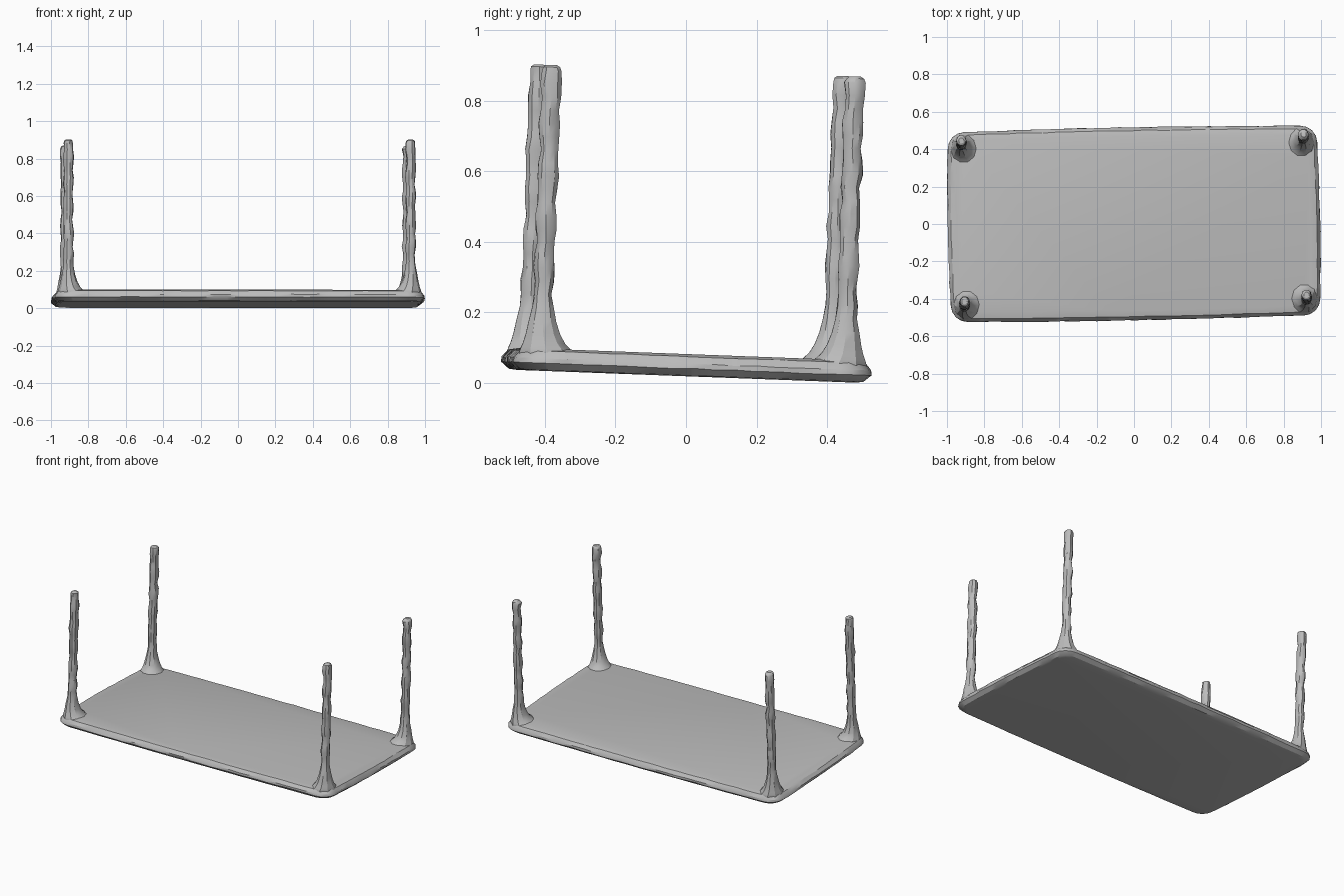
import bpy, bmesh, math, random
from mathutils import Matrix, Vector

if "Cube" in bpy.data.objects:
    bpy.data.objects.remove(bpy.data.objects["Cube"])
random.seed(4)

# Single plain grey
grey = bpy.data.materials.new("plain grey")
grey.use_nodes = True
colour = (0.5, 0.5, 0.5, 1)
grey.diffuse_color = colour
grey.node_tree.nodes["Principled BSDF"].inputs["Base Color"].default_value = colour

# The whole upturned table rests slightly twisted and tilted
POSE = (Matrix.Translation((0, 0, 0.019))
        @ Matrix.Rotation(math.radians(-2.15), 4, 'X')
        @ Matrix.Rotation(math.radians(1.1), 4, 'Z'))


def loft(name, rings):
    """Skin closed rings of points, cap both ends, place in the tilted pose."""
    bm = bmesh.new()
    loops = [[bm.verts.new(POSE @ Vector(p)) for p in ring] for ring in rings]
    n = len(loops[0])
    for a, b in zip(loops, loops[1:]):
        for i in range(n):
            j = (i + 1) % n
            bm.faces.new((a[i], a[j], b[j], b[i]))
    bm.faces.new(loops[0][::-1])
    bm.faces.new(loops[-1])
    bmesh.ops.recalc_face_normals(bm, faces=bm.faces)
    mesh = bpy.data.meshes.new(name)
    bm.to_mesh(mesh)
    bm.free()
    mesh.materials.append(grey)
    obj = bpy.data.objects.new(name, mesh)
    bpy.context.collection.objects.link(obj)
    bpy.ops.object.select_all(action='DESELECT')
    obj.select_set(True)
    bpy.context.view_layer.objects.active = obj
    bpy.ops.object.shade_smooth_by_angle(angle=math.radians(32))
    return obj


def outline(hx, hy, z, radius, jitter):
    """Rounded rectangle with extra, slightly uneven points along its sides."""
    corners = [(hx, hy), (-hx, hy), (-hx, -hy), (hx, -hy)]
    pts = []
    for k, (cx, cy) in enumerate(corners):
        ox, oy = cx - math.copysign(radius, cx), cy - math.copysign(radius, cy)
        for s in range(5):
            a = math.radians(90 * k + 22.5 * s)
            pts.append((ox + radius * math.cos(a), oy + radius * math.sin(a), z))
        nx, ny = corners[(k + 1) % 4]
        start = pts[-1]
        end = (nx - math.copysign(radius, nx) if k % 2 == 0 else nx,
               ny - math.copysign(radius, ny) if k % 2 else ny)
        steps = 26 if k % 2 == 0 else 14
        for s in range(1, steps):
            t = s / steps
            bow = 0.008 * math.sin(math.pi * t)
            x = start[0] + (end[0] - start[0]) * t
            y = start[1] + (end[1] - start[1]) * t
            off = random.uniform(-jitter, jitter) - bow
            if k % 2 == 0:
                y += math.copysign(off, y)
            else:
                x += math.copysign(off, x)
            pts.append((x, y, z + random.uniform(-jitter, jitter) * 0.5))
    return pts


# Table top lying face down, with a worn rounded rim
rim = [(0.045, 0.0, 0.0), (0.022, 0.003, 0.001), (0.0, 0.022, 0.003),
       (0.002, 0.036, 0.003), (0.018, 0.056, 0.002), (0.05, 0.063, 0.0)]
loft("table_top", [outline(0.988 - d, 0.508 - d, z, 0.09 - d * 0.6, j)
                   for d, z, j in rim])

# Legs: flared foot (height, radius, inward shift), then a lumpy shaft
FLARE = [(0.03, 0.088, 0.022), (0.05, 0.085, 0.018), (0.064, 0.074, 0.012),
         (0.08, 0.062, 0.007), (0.105, 0.051, 0.003), (0.14, 0.041, 0.0),
         (0.18, 0.032, 0.0)]
SIDES = 10
for name, sx, sy in (("front_left_leg", 1, -1), ("front_right_leg", -1, -1),
                     ("back_left_leg", 1, 1), ("back_right_leg", -1, 1)):
    profile = [(z, r, sh, 0.0) for z, r, sh in FLARE]
    phase = random.uniform(0, 6)
    for i in range(1, 19):
        z = 0.18 + i * 0.0372
        profile.append((z, 0.0285 + 0.003 * math.sin(z * 48 + phase), 0, 0.0025))
    profile += [(0.861, 0.025, 0, 0.001), (0.867, 0.016, 0, 0)]
    rings = []
    for z, r, shift, jit in profile:
        wx, wy = random.uniform(-jit, jit), random.uniform(-jit, jit)
        cx, cy = sx * (0.915 - shift) + wx, sy * (0.43 - shift) + wy
        ring = []
        for s in range(SIDES):
            a = 2 * math.pi * s / SIDES
            rr = r + random.uniform(-jit, jit) * 0.8
            ring.append((cx + rr * 0.9 * math.cos(a), cy + rr * math.sin(a), z))
        rings.append(ring)
    loft(name, rings)
